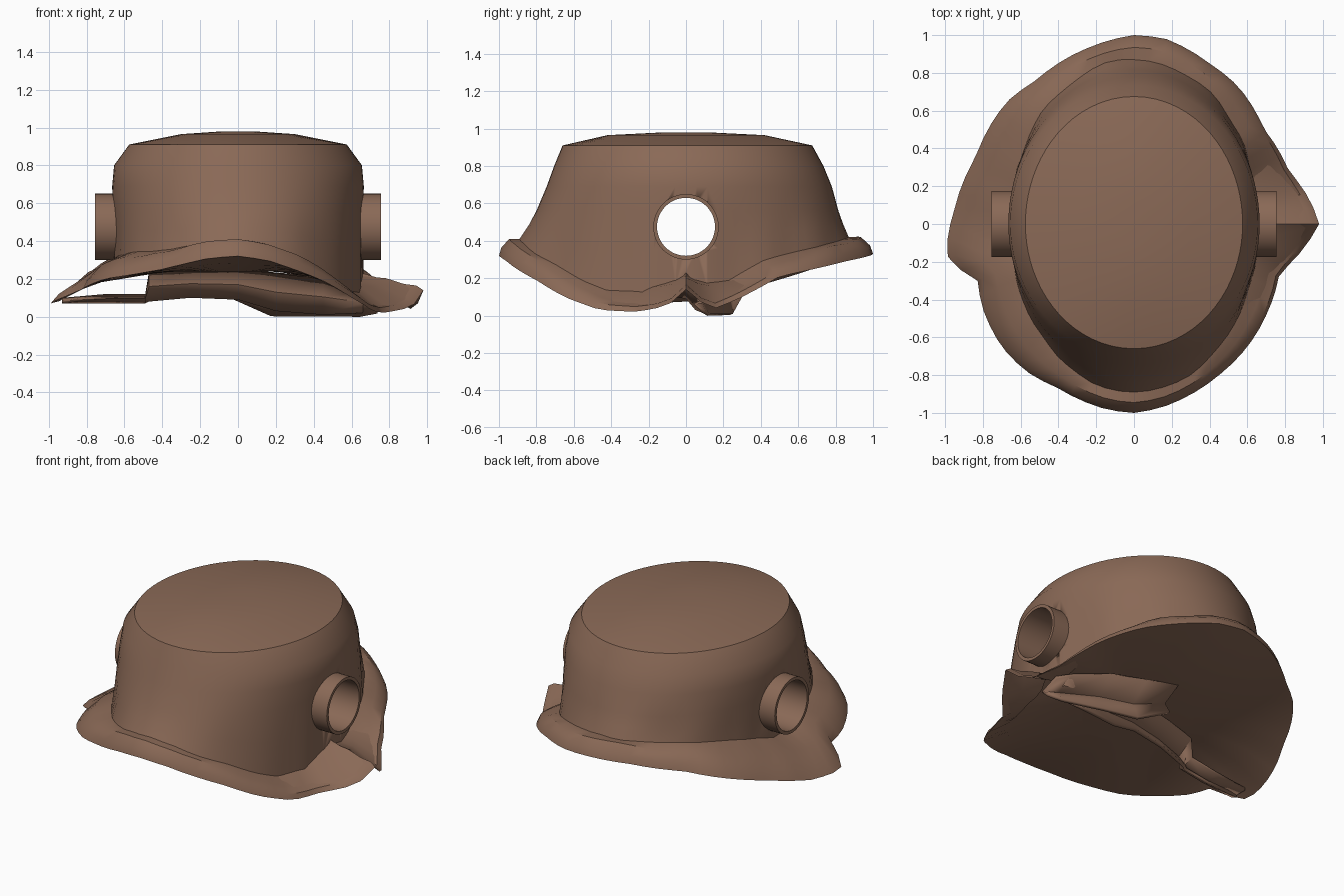
import bpy, bmesh, math
from mathutils import Vector, noise

if "Cube" in bpy.data.objects:
    bpy.data.objects.remove(bpy.data.objects["Cube"])

N = 72          # points around the hat
leather = bpy.data.materials.new("brown_leather")
leather.diffuse_color = (0.255, 0.142, 0.094, 1)
leather.use_nodes = True
leather.node_tree.nodes["Principled BSDF"].inputs["Base Color"].default_value = leather.diffuse_color


def finish(name, bm, thickness=0, angle=35):
    """Turn a bmesh into a named, smooth-shaded object."""
    mesh = bpy.data.meshes.new(name)
    bm.to_mesh(mesh)
    bm.free()
    ob = bpy.data.objects.new(name, mesh)
    bpy.context.collection.objects.link(ob)
    mesh.materials.append(leather)
    for o in bpy.context.selected_objects:
        o.select_set(False)
    bpy.context.view_layer.objects.active = ob
    ob.select_set(True)
    bpy.ops.object.shade_smooth_by_angle(angle=math.radians(angle))
    if thickness:
        mod = ob.modifiers.new("thickness", 'SOLIDIFY')
        mod.thickness = thickness
    return ob


def loft(bm, rings, closed=True):
    """Bridge rows of points, listed top to bottom."""
    rows = [[bm.verts.new(p) for p in ring] for ring in rings]
    count = len(rows[0])
    for top, low in zip(rows, rows[1:]):
        for i in range(count if closed else count - 1):
            j = (i + 1) % count
            bm.faces.new((low[i], low[j], top[j], top[i]))
    return rows


def oval(t, rx, front, back):
    """Radius of an egg-shaped outline in direction t."""
    ry = back if math.sin(t) > 0 else front
    return rx * ry / math.hypot(ry * math.cos(t), rx * math.sin(t))


# Floppy brim edge, counter-clockwise from the right tip: x, y, z
EDGE = [(.98, 0, .14), (.93, .13, .03), (.82, .28, .09), (.69, .5, .21), (.55, .73, .26),
        (.4, .85, .29), (.17, .98, .32), (0, 1, .33), (-.25, .93, .32), (-.52, .76, .28),
        (-.67, .65, .24), (-.84, .35, .15), (-.95, .08, .08), (-.99, -.1, .07),
        (-.98, -.22, .08), (-.83, -.27, .14), (-.8, -.45, .16), (-.7, -.65, .2),
        (-.57, -.78, .22), (-.4, -.87, .25), (-.15, -.98, .31), (0, -1, .32),
        (.15, -.97, .3), (.45, -.8, .19), (.6, -.65, .1), (.71, -.46, .03),
        (.77, -.26, .02), (.92, -.1, .05)]
POLAR = [(math.atan2(y, x) % math.tau, math.hypot(x, y), z) for x, y, z in EDGE]
POLAR.append((math.tau, POLAR[0][1], POLAR[0][2]))


def edge_at(t):
    for (t0, r0, z0), (t1, r1, z1) in zip(POLAR, POLAR[1:]):
        if t0 <= t <= t1:
            k = (t - t0) / (t1 - t0)
            return r0 + (r1 - r0) * k, z0 + (z1 - z0) * k
    return POLAR[0][1:]


def point(t, r, z):
    return Vector((r * math.cos(t), r * math.sin(t), z))


angles = [math.tau * i / N for i in range(N)]

# Crown, brim and underside as one closed shell: height, half width, front, back
CROWN = [(.98, .08, .12, .12), (.965, .3, .42, .42), (.91, .575, .66, .675),
         (.8, .655, .705, .735), (.69, .665, .745, .78), (.56, .662, .8, .815)]
rings = [[point(t, oval(t, rx, f, b), z) for t in angles] for z, rx, f, b in CROWN]
mid, base, ridge, lip, rim, under, inner = [], [], [], [], [], [], []
for t in angles:
    r, z = edge_at(t)
    right, left = max(0, math.cos(t)) ** 2, max(0, -math.cos(t)) ** 2
    foot = z + .09 + .1 * left
    fr = oval(t, .66, .89, .87)
    wave = .018 * noise.noise(Vector((math.cos(t) * 4, math.sin(t) * 4, 2)))
    mid.append(point(t, oval(t, .66, .84, .84) + wave, (foot + .56) / 2))
    base.append(point(t, fr + wave, foot))
    ridge.append(point(t, fr + (r - fr) * .5, z + .09 + wave + .04 * left - .05 * right))
    lip.append(point(t, fr + (r - fr) * .88, z + .045 - .02 * right))
    rim.append(point(t, r, z))
    under.append(point(t, r * .8, z * .45 + .14))
    inner.append(point(t, r * .4, .24))
rings += [mid, base, ridge, lip, rim, under, inner]
bm = bmesh.new()
rows = loft(bm, rings)
bm.faces.new(rows[0])
bm.faces.new(rows[-1][::-1])
hat = finish("crown_and_brim", bm)

# Round tunnel straight through both sides of the crown
bm = bmesh.new()
bmesh.ops.create_cone(bm, cap_ends=True, segments=48, radius1=.162, radius2=.162, depth=2)
bmesh.ops.rotate(bm, verts=bm.verts, matrix=Vector((0, 0, 1)).rotation_difference(
    Vector((1, 0, 0))).to_matrix())
bmesh.ops.translate(bm, verts=bm.verts, vec=(0, 0, .475))
cutter = finish("ear_hole_cutter", bm)
cutter.hide_render = True
cutter.hide_viewport = True
cut = hat.modifiers.new("ear_holes", 'BOOLEAN')
cut.operation = 'DIFFERENCE'
cut.object = cutter

# Ear tube running through the crown, open at both ends
PROFILE = [(-.755, .155), (.755, .155), (.755, .175), (-.755, .175), (-.755, .155)]
bm = bmesh.new()
loft(bm, [[(x, r * math.cos(a), .475 + r * math.sin(a))
           for a in [math.tau * i / 48 for i in range(48)]] for x, r in PROFILE])
bmesh.ops.remove_doubles(bm, verts=bm.verts, dist=.0005)
bmesh.ops.recalc_face_normals(bm, faces=bm.faces)
finish("ear_tube", bm)


# Loose flaps hanging under the hat: x, y, bottom, top
def flap(name, path, lean):
    bm = bmesh.new()
    top = [(x, y + lean, hi) for x, y, lo, hi in path]
    belly = [(x, y - .04, (lo + hi) / 2) for x, y, lo, hi in path]
    low = [(x, y, lo) for x, y, lo, hi in path]
    loft(bm, [top, belly, low], closed=False)
    finish(name, bm, .02, 50)


flap("right_flap", [(.74, .1, .03, .09), (.65, .13, .01, .13), (.4, .2, .01, .2),
                    (.18, .25, .01, .22), (-.02, .3, .1, .24)], .08)
flap("left_flap", [(-.93, -.18, .07, .1), (-.7, -.17, .07, .12), (-.49, -.13, .07, .12),
                   (-.47, -.12, .08, .24), (-.25, -.06, .1, .25), (0, 0, .09, .25),
                   (.2, .05, .03, .23), (.45, .1, .01, .2), (.66, .1, .02, .13)], .08)
